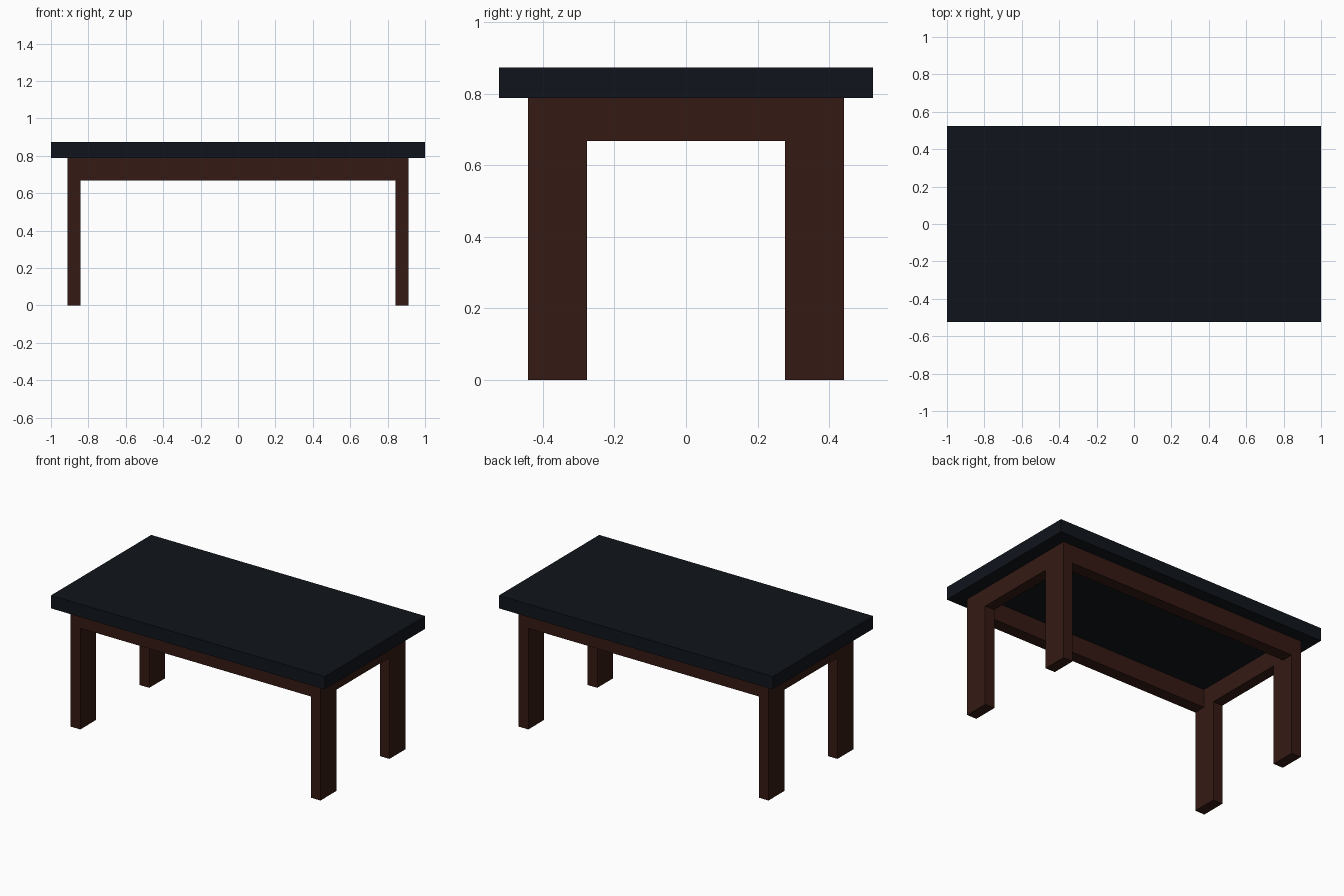
import bpy

if "Cube" in bpy.data.objects:
    bpy.data.objects.remove(bpy.data.objects["Cube"])


def material(name, color):
    m = bpy.data.materials.new(name)
    m.diffuse_color = color
    m.use_nodes = True
    m.node_tree.nodes["Principled BSDF"].inputs["Base Color"].default_value = m.diffuse_color
    return m


dark = material("dark_top", (0.005, 0.007, 0.011, 1))
wood = material("brown_wood", (0.035, 0.010, 0.007, 1))


def box(name, lo, hi, mat):
    """Box spanning two opposite corners."""
    bpy.ops.mesh.primitive_cube_add(size=1, location=[(a + b) / 2 for a, b in zip(lo, hi)])
    ob = bpy.context.object
    ob.name = name
    ob.scale = [b - a for a, b in zip(lo, hi)]
    bpy.ops.object.transform_apply(location=False, rotation=False, scale=True)
    ob.data.materials.append(mat)
    return ob


X, Y = 0.912, 0.442            # outer faces of the frame
LEG_X, LEG_Y = 0.07, 0.165     # leg cross-section
RAIL = 0.08                    # thickness of the long rails
Z_RAIL, Z_TOP, Z_MAX = 0.668, 0.788, 0.873

# Table top
box("table_top", (-1, -0.523, Z_TOP), (1, 0.523, Z_MAX), dark)

# Legs at the four corners
for sx, nx in ((-1, "left"), (1, "right")):
    xs = sorted((sx * X, sx * (X - LEG_X)))
    for sy, ny in ((-1, "front"), (1, "back")):
        ys = sorted((sy * Y, sy * (Y - LEG_Y)))
        box(f"{ny}_{nx}_leg", (xs[0], ys[0], 0), (xs[1], ys[1], Z_TOP), wood)
    # Short rail between the legs of each end
    box(f"{nx}_rail", (xs[0], -Y + LEG_Y, Z_RAIL), (xs[1], Y - LEG_Y, Z_TOP), wood)

# Long rails flush with the outer leg faces
for sy, ny in ((-1, "front"), (1, "back")):
    ys = sorted((sy * Y, sy * (Y - RAIL)))
    box(f"{ny}_rail", (-X + LEG_X, ys[0], Z_RAIL), (X - LEG_X, ys[1], Z_TOP), wood)
